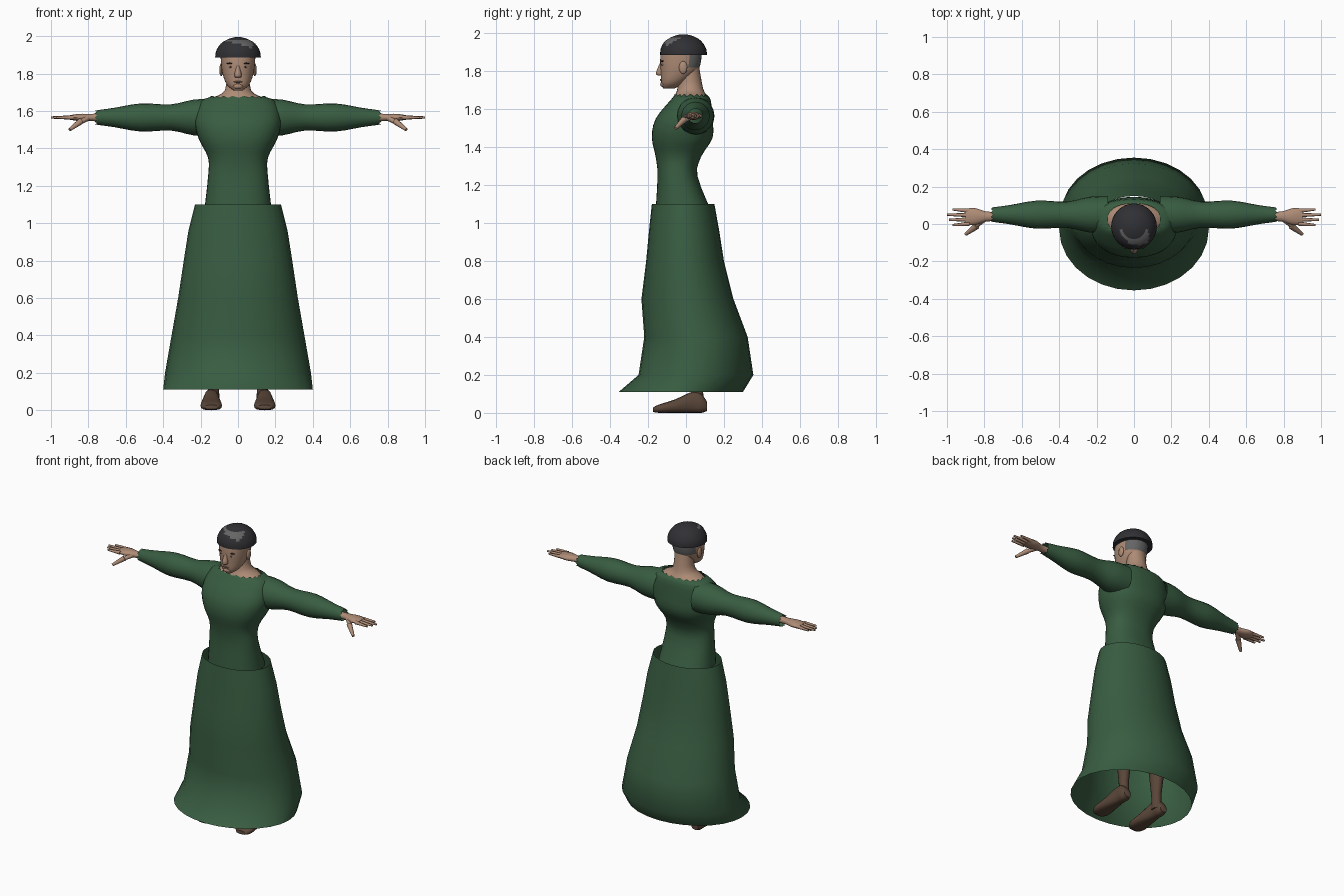
import bpy, bmesh
from math import sin, cos, pi, radians, copysign
from mathutils import Vector, Matrix

cube = bpy.data.objects.get("Cube")
if cube:
    bpy.data.objects.remove(cube, do_unlink=True)


def material(name, *rgb):
    mat = bpy.data.materials.new(name)
    mat.use_nodes = True
    mat.diffuse_color = (*rgb, 1)
    shader = mat.node_tree.nodes["Principled BSDF"]
    shader.inputs["Base Color"].default_value = (*rgb, 1)
    return mat


GREEN = material("green cloth", .04, .108, .053)
SKIN = material("skin", .42, .26, .18)
BROWN = material("brown leather", .1, .06, .04)
BLACK = material("black cap", .03, .03, .035)
GREY = material("grey hair", .13, .13, .13)
DARK = material("dark brow", .03, .02, .015)
WHITE = material("eye white", .55, .52, .48)
LIP = material("lip", .27, .14, .1)


def finish(name, bm, materials, mirror):
    """Turn the bmesh into a smooth-shaded object, mirrored over x if wanted."""
    bmesh.ops.recalc_face_normals(bm, faces=bm.faces)
    mesh = bpy.data.meshes.new(name)
    bm.to_mesh(mesh)
    bm.free()
    for mat in materials:
        mesh.materials.append(mat)
    part = bpy.data.objects.new(name, mesh)
    bpy.context.collection.objects.link(part)
    if mirror:
        part.modifiers.new("Mirror", "MIRROR")
    bpy.ops.object.select_all(action='DESELECT')
    part.select_set(True)
    bpy.context.view_layer.objects.active = part
    bpy.ops.object.shade_smooth_by_angle(angle=radians(50))


def smooth_profile(profile, steps):
    """Run a flowing curve through the profile points."""
    points = [Vector(p) for p in profile]
    last = len(points) - 1
    slopes = [(points[min(i + 1, last)] - points[max(i - 1, 0)]) / 2 for i in range(last + 1)]
    result = []
    for i in range(last):
        start, end = points[i], points[i + 1]
        for k in range(steps):
            u = k / steps
            ease = u * u * (3 - 2 * u)
            result.append(start.lerp(end, ease) + slopes[i] * u * (1 - u) ** 2
                          - slopes[i + 1] * u * u * (1 - u))
    return result + [points[last]]


def rounded(angle, power):
    c, s = cos(angle), sin(angle)
    return copysign(abs(c) ** (2 / power), c), copysign(abs(s) ** (2 / power), s)


def loft(name, axis, profile, materials, centre=0, sides=24, power=2, steps=3,
         closed=True, mirror=False, ragged=0, rule=None):
    """Skin rounded sections (position, half width, low, high) along an axis."""
    bm = bmesh.new()
    sections = smooth_profile(profile, steps)
    loops = []
    for section in sections:
        at, half, low, high = section
        loop = []
        for i in range(sides):
            c, s = rounded(2 * pi * i / sides, power)
            a = centre + half * c
            b = (low + high) / 2 + (high - low) / 2 * s
            t = at + (ragged * (-1) ** i if section is sections[-1] else 0)
            spot = {'x': (t, a, b), 'y': (a, t, b), 'z': (a, b, t)}[axis]
            loop.append(bm.verts.new(spot))
        loops.append(loop)
    for lower, upper in zip(loops, loops[1:]):
        for i in range(sides):
            bm.faces.new((lower[i - 1], lower[i], upper[i], upper[i - 1]))
    if closed:
        bm.faces.new(loops[0])
        bm.faces.new(loops[-1])
    if rule:
        for face in bm.faces:
            face.material_index = rule(face.calc_center_median())
    finish(name, bm, materials, mirror)


def blob(name, centre, size, mat, mirror=False):
    bm = bmesh.new()
    place = Matrix.Translation(centre) @ Matrix.Diagonal((*size, 1))
    bmesh.ops.create_uvsphere(bm, u_segments=12, v_segments=8, radius=1, matrix=place)
    finish(name, bm, [mat], mirror)


def fingers(name, spans, radius):
    """Tapered rods from knuckle to tip, on both hands."""
    bm = bmesh.new()
    for start, tip in spans:
        start, tip = Vector(start), Vector(tip)
        along = tip - start
        turn = along.to_track_quat('Z', 'Y').to_matrix().to_4x4()
        bmesh.ops.create_cone(bm, cap_ends=True, segments=8, radius1=radius,
                              radius2=radius / 2, depth=along.length,
                              matrix=Matrix.Translation((start + tip) / 2) @ turn)
    finish(name, bm, [SKIN], True)


# Skirt: open flaring bell with a kicked-out front hem
loft("skirt", 'z', [
    (.11, .4, -.355, .3), (.2, .39, -.25, .355), (.4, .355, -.22, .325),
    (.6, .32, -.235, .25), (.8, .29, -.21, .2), (.96, .265, -.195, .175),
    (1.1, .23, -.18, .15)], [GREEN], sides=28, steps=1, closed=False)

# Bodice with ragged collar
loft("bodice", 'z', [
    (1.07, .18, -.16, .13), (1.25, .16, -.15, .06), (1.35, .16, -.16, .08),
    (1.45, .21, -.18, .14), (1.55, .23, -.16, .14), (1.65, .2, -.08, .13),
    (1.675, .14, -.06, .11)],
    [GREEN], sides=36, power=2.3, closed=False, ragged=.006)

# Sleeves: round sections about the level arm line
ARM_Y, ARM_Z = .05, 1.565
sleeve = [(.14, .1), (.24, .095), (.36, .07), (.52, .075), (.66, .052), (.76, .038)]
loft("sleeves", 'x', [(x, r, ARM_Z - r, ARM_Z + r) for x, r in sleeve],
     [GREEN], centre=ARM_Y, sides=20, closed=False, mirror=True, ragged=.006)

# Hands: flat palm, four fanned fingers and a lowered thumb
palm = [(.73, .025, .022), (.79, .027, .02), (.85, .045, .02), (.9, .042, .012)]
loft("palms", 'x', [(x, half, ARM_Z - r, ARM_Z + r) for x, half, r in palm],
     [SKIN], centre=.04, sides=14, mirror=True)
fan = [(-1.5, .97), (-.5, .99), (.5, 1), (1.5, .97)]
fingers("fingers", [((.88, .036 + .023 * k, ARM_Z), (tip, .036 + .028 * k, ARM_Z))
                    for k, tip in fan], .012)
fingers("thumbs", [((.8, .03, ARM_Z), (.86, -.025, 1.53)),
                   ((.84, -.01, 1.545), (.9, -.055, 1.5))], .018)

# Neck flaring into the shoulders
loft("neck", 'z', [
    (1.64, .17, -.07, .115), (1.67, .135, -.06, .11), (1.71, .07, -.045, .09),
    (1.82, .06, -.03, .07)], [SKIN])

# Head with short hair at the back
loft("head", 'z', [
    (1.71, .025, -.12, -.06), (1.74, .06, -.13, -.01), (1.8, .083, -.134, .06),
    (1.86, .091, -.136, .08), (1.92, .09, -.125, .08), (1.96, .06, -.08, .05)],
    [SKIN, GREY], sides=32, power=2.2,
    rule=lambda c: int(c.y > .015 and c.z > 1.81))


# Cap with a worn grey patch across the front crown
def worn(c):
    on_front = c.y < -.03 and abs(c.x) < .08
    return int(on_front and 1.957 - c.x / 4 < c.z < 1.98)


loft("cap", 'z', [
    (1.885, .122, -.136, .11), (1.92, .117, -.133, .106), (1.96, .092, -.11, .08),
    (1.985, .05, -.066, .04), (1.995, .015, -.03, 0)],
    [BLACK, GREY], sides=32, rule=worn)

# Face
loft("nose", 'z', [
    (1.778, .012, -.145, -.11), (1.79, .02, -.16, -.11), (1.845, .008, -.138, -.11)],
    [SKIN], sides=10)
blob("eyes", (.038, -.123, 1.835), (.014, .006, .005), WHITE, True)
blob("pupils", (.038, -.127, 1.835), (.005, .004, .005), DARK, True)
blob("brows", (.04, -.124, 1.854), (.022, .008, .004), DARK, True)
blob("mouth", (0, -.131, 1.755), (.024, .007, .005), LIP)
blob("chin", (0, -.118, 1.732), (.028, .018, .016), SKIN)
blob("ears", (.09, -.015, 1.82), (.01, .022, .034), SKIN, True)

# Hips and legs under the skirt
loft("hips", 'z', [(.8, .165, -.1, .12), (.95, .17, -.115, .13), (1.12, .155, -.13, .1)],
     [BROWN])
loft("legs", 'z', [
    (.04, .032, .025, .1), (.14, .03, .025, .09), (.35, .045, 0, .115),
    (.55, .045, -.03, .08), (.88, .075, -.1, .11)],
    [BROWN], centre=.13, sides=16, mirror=True)

# Shoes
loft("shoes", 'y', [
    (.11, .025, .01, .06), (.08, .037, 0, .1), (.03, .038, 0, .11),
    (-.06, .052, 0, .07), (-.14, .057, 0, .045), (-.175, .035, .005, .028)],
    [BROWN], centre=.143, sides=16, power=2.6, mirror=True)
